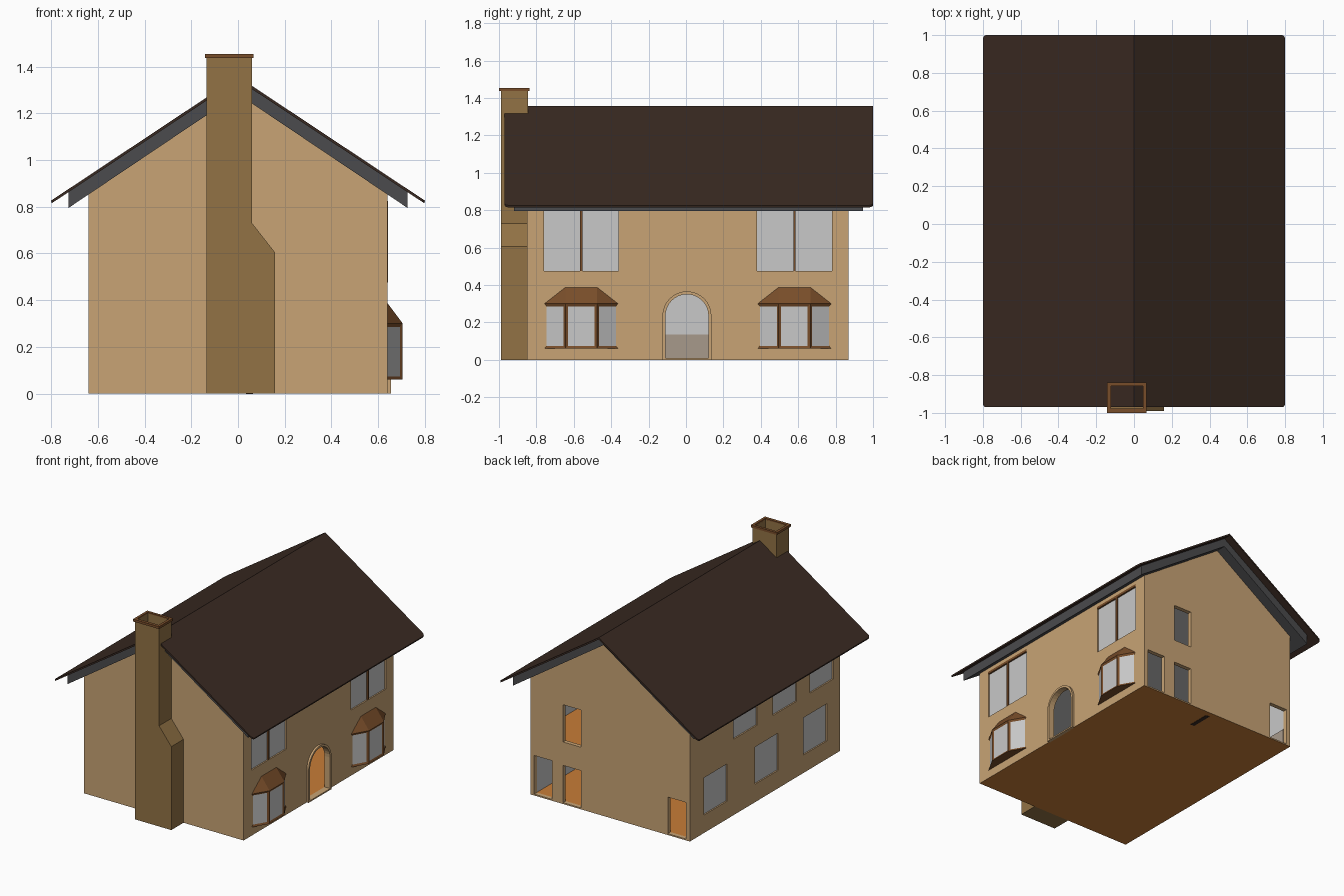
import bpy, bmesh, math
from mathutils import Vector

if "Cube" in bpy.data.objects:
    bpy.data.objects.remove(bpy.data.objects["Cube"])


def material(name, rgb):
    m = bpy.data.materials.new(name)
    m.diffuse_color = (*rgb, 1)
    m.use_nodes = True
    m.node_tree.nodes["Principled BSDF"].inputs["Base Color"].default_value = m.diffuse_color
    return m


WALL = material("sandy_wall", (0.58, 0.37, 0.178))
CHIM = material("chimney_stone", (0.287, 0.17, 0.06))
BROWN = material("brown_timber", (0.19, 0.075, 0.023))
ROOF = material("dark_roof", (0.042, 0.023, 0.016))
GREY = material("grey_trim", (0.07, 0.07, 0.074))
PALE = material("pale_glass", (0.58, 0.58, 0.58))
FLOOR = material("orange_floor", (0.58, 0.205, 0.038))
PANEL = material("panel_taupe", (0.39, 0.32, 0.26))


def finish(name, bm, *mats):
    bmesh.ops.recalc_face_normals(bm, faces=bm.faces)
    me = bpy.data.meshes.new(name)
    bm.to_mesh(me)
    bm.free()
    for m in mats:
        me.materials.append(m)
    ob = bpy.data.objects.new(name, me)
    bpy.context.collection.objects.link(ob)
    return ob


def prism_bm(pts, axis, a, b):
    """Extrude a 2D outline along x (outline y,z) or y (outline x,z)."""
    bm = bmesh.new()
    place = (lambda p, t: (t, p[0], p[1])) if axis == "x" else (lambda p, t: (p[0], t, p[1]))
    face = bm.faces.new([bm.verts.new(place(p, a)) for p in pts])
    ext = bmesh.ops.extrude_face_region(bm, geom=[face])["geom"]
    move = Vector(place((0, 0), b - a))
    bmesh.ops.translate(bm, vec=move, verts=[g for g in ext if isinstance(g, bmesh.types.BMVert)])
    return bm


def prism(name, pts, axis, a, b, *mats):
    return finish(name, prism_bm(pts, axis, a, b), *mats)


def box(name, x, y, z, *mats):
    pts = [(x[0], z[0]), (x[1], z[0]), (x[1], z[1]), (x[0], z[1])]
    return prism(name, pts, "y", y[0], y[1], *mats)


def cut(ob, cutters):
    """Subtract the cutters and bake the result."""
    for c in cutters:
        m = ob.modifiers.new("cut", "BOOLEAN")
        m.operation, m.solver, m.object = "DIFFERENCE", "EXACT", c
    bpy.context.view_layer.update()
    dg = bpy.context.evaluated_depsgraph_get()
    me = bpy.data.meshes.new_from_object(ob.evaluated_get(dg))
    ob.modifiers.clear()
    ob.data = me


def arch(r, base):
    cy, cz = 0.005, 0.235
    ring = [(cy + r * math.cos(i * math.pi / 16), cz + r * math.sin(i * math.pi / 16)) for i in range(17)]
    return [(cy + r, base)] + ring + [(cy - r, base)]


BAYS = (-0.56, 0.58)

# House body: gabled block with rooms, doorways and window recesses cut in
house = prism("house_walls", [(-0.64, 0), (0.64, 0), (0.64, 0.872), (0, 1.3), (-0.64, 0.872)],
              "y", -0.85, 0.87, WALL, PALE, FLOOR)
cutters = [box("cut_lower_room", (-0.61, 0.61), (-0.82, 0.84), (0.01, 0.42)),
           box("cut_upper_room", (-0.61, 0.61), (-0.82, 0.84), (0.44, 0.8))]
door_cut = prism("cut_front_door", arch(0.115, 0.01), "x", 0.58, 0.7)
cutters.append(door_cut)
for x0, z0, z1 in ((0.464, 0.01, 0.29), (0.232, 0.01, 0.28), (-0.616 + 0.008, 0.01, 0.275), (0.232, 0.45, 0.72)):
    cutters.append(box("cut_gable_opening", (x0, x0 + 0.145), (0.8, 0.9), (z0, z1)))
for yc in BAYS:
    cutters.append(box("cut_front_window", (0.63, 0.7), (yc - 0.2, yc + 0.2), (0.475, 0.82)))
for yc in (0.575, -0.01, -0.567):
    cutters.append(box("cut_rear_window", (-0.7, -0.63), (yc - 0.132, yc + 0.132), (0.13, 0.4)))
for yc in (0.235, -0.22, -0.64):
    cutters.append(box("cut_rear_window", (-0.7, -0.63), (yc - 0.135, yc + 0.135), (0.55, 0.82)))
cut(house, cutters)
for p in house.data.polygons:
    c, n = p.center, p.normal
    p.material_index = 0
    if c.z < 0.001:
        p.material_index = 2
    elif abs(n.x) > 0.9 and abs(abs(c.x) - 0.63) < 0.001:
        p.material_index = 1
    elif abs(c.x) < 0.612 and -0.822 < c.y < 0.842:
        p.material_index = 2 if n.z > 0.9 else 1

# Arched door surround
surround = prism("door_surround", arch(0.131, 0), "x", 0.632, 0.655, WALL)
cut(surround, [door_cut])

# Low panelling on the far inner wall, and a slot plate under the floor
box("inner_panelling", (-0.612, -0.604), (-0.82, 0.84), (0.01, 0.135), PANEL)
box("floor_slot", (0.035, 0.065), (0.67, 0.83), (-0.002, 0.004), ROOF)

# Mullions and head rails of the upper front windows
for yc in BAYS:
    box("window_mullion", (0.628, 0.642), (yc - 0.006, yc + 0.006), (0.475, 0.82), BROWN)
    box("window_head", (0.628, 0.642), (yc - 0.2, yc + 0.2), (0.808, 0.825), BROWN)

# Bay windows with hipped caps and inset panes
for yc in BAYS:
    bm = bmesh.new()
    plan = [(0.638, -0.2), (0.705, -0.085), (0.705, 0.085), (0.638, 0.2)]
    lo = [bm.verts.new((x, yc + y, 0.06)) for x, y in plan]
    hi = [bm.verts.new((x, yc + y, 0.3)) for x, y in plan]
    top = [bm.verts.new((0.638, yc + y, 0.39)) for y in (-0.085, 0.085)]
    panes = [bm.faces.new((lo[i], lo[i + 1], hi[i + 1], hi[i])) for i in range(3)]
    bm.faces.new(lo[::-1])
    bm.faces.new((hi[0], hi[1], top[0]))
    bm.faces.new((hi[1], hi[2], top[1], top[0]))
    bm.faces.new((hi[2], hi[3], top[1]))
    bm.faces.new((lo[3], lo[0], hi[0], top[0], top[1], hi[3]))
    bmesh.ops.recalc_face_normals(bm, faces=bm.faces)
    bmesh.ops.inset_individual(bm, faces=panes, thickness=0.02, depth=-0.006)
    for f in panes:
        f.material_index = 1
    finish("bay_window", bm, BROWN, PALE)

# Roof: grey lining and dark covering with rounded corners
prism("roof_lining", [(0, 1.346), (0.725, 0.865), (0.725, 0.795), (0, 1.282), (-0.725, 0.795), (-0.725, 0.865)],
      "y", -0.92, 0.945, GREY)
bm = prism_bm([(0, 1.357), (0.8, 0.826), (0.797, 0.815), (0, 1.343), (-0.797, 0.815), (-0.8, 0.826)],
              "y", -0.97, 1.0)
corners = [e for e in bm.edges if all(abs(v.co.x) > 0.79 for v in e.verts)
           and abs(e.verts[0].co.y - e.verts[1].co.y) < 0.001]
bmesh.ops.bevel(bm, geom=corners, offset=0.02, segments=3, profile=0.5, affect="EDGES")
finish("roof_covering", bm, ROOF)

# Chimney: shouldered stack and cap with an open flue
stack = prism("chimney_stack", [(-0.135, 0), (0.158, 0), (0.158, 0.605), (0.06, 0.73), (0.06, 1.445), (-0.135, 1.445)],
              "y", -0.99, -0.845, CHIM)
cap = box("chimney_cap", (-0.142, 0.067), (-1.0, -0.838), (1.437, 1.454), BROWN)
flue = box("cut_flue", (-0.123, 0.048), (-0.978, -0.857), (1.05, 1.6))
cut(stack, [flue])
cut(cap, [flue])

# Remove the cutters
for ob in list(bpy.data.objects):
    if ob.name.startswith("cut_"):
        bpy.data.objects.remove(ob)
